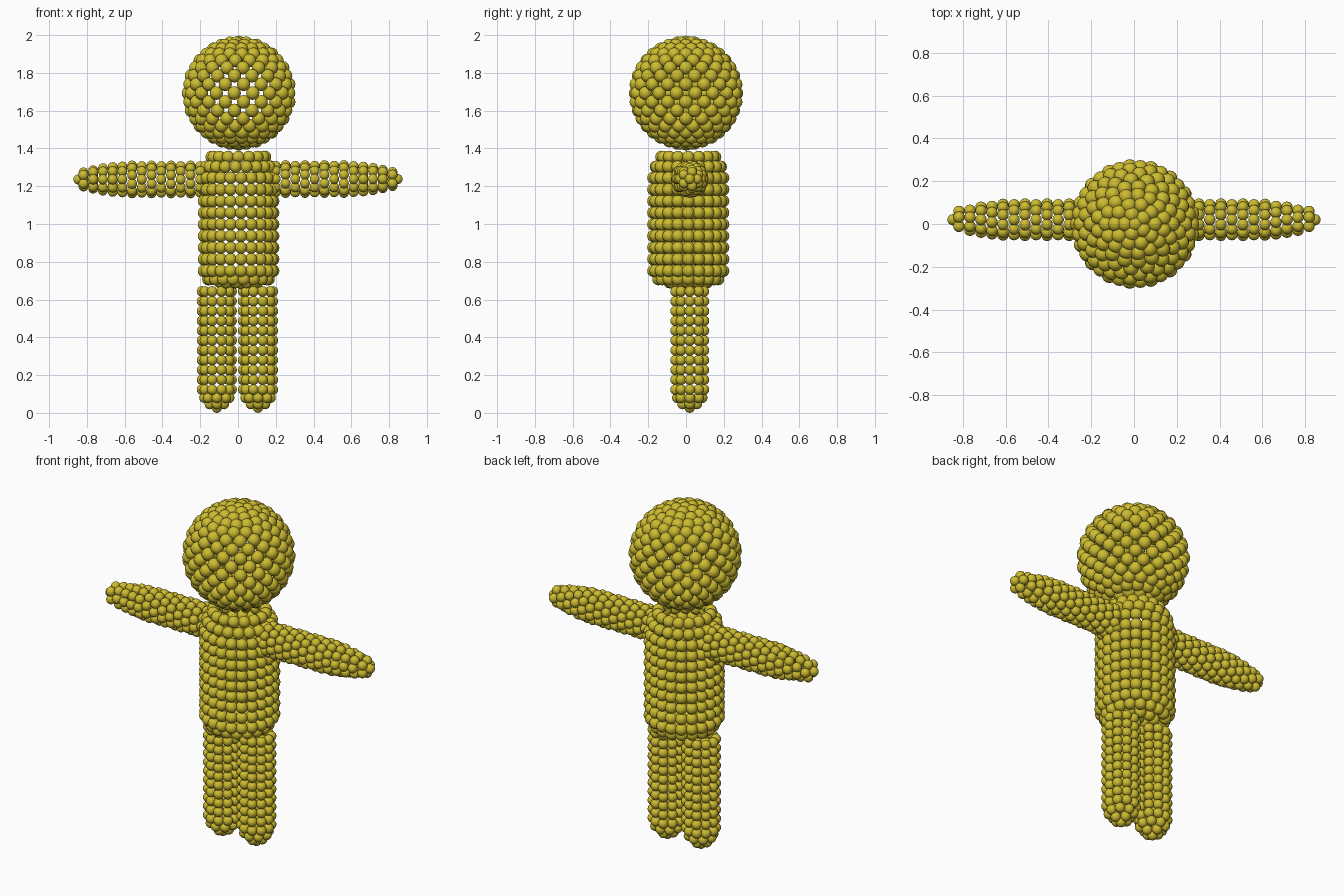
import bpy
import bmesh
from math import pi, sin, cos, tau
from mathutils import Vector

cube = bpy.data.objects.get("Cube")
if cube:
    bpy.data.objects.remove(cube, do_unlink=True)

# Single golden yellow material
gold = bpy.data.materials.new("golden_yellow")
gold.use_nodes = True
colour = (0.61, 0.50, 0.03, 1)
gold.diffuse_color = colour
gold.node_tree.nodes["Principled BSDF"].inputs["Base Color"].default_value = colour

# Template bead
bm = bmesh.new()
bmesh.ops.create_uvsphere(bm, u_segments=14, v_segments=8, radius=1)
bm.verts.ensure_lookup_table()
BEAD_VERTS = [v.co.copy() for v in bm.verts]
BEAD_FACES = [[v.index for v in f.verts] for f in bm.faces]
bm.free()


def beads(name, centres, radius):
    """One smooth mesh holding a bead at every centre."""
    verts, faces = [], []
    for c in centres:
        start = len(verts)
        verts += [c + v * radius for v in BEAD_VERTS]
        faces += [[start + i for i in f] for f in BEAD_FACES]
    mesh = bpy.data.meshes.new(name)
    mesh.from_pydata(verts, [], faces)
    mesh.materials.append(gold)
    mesh.shade_smooth()
    obj = bpy.data.objects.new(name, mesh)
    bpy.context.collection.objects.link(obj)


def ring(centre, radius, count, phase=0.0, axis="z"):
    """Evenly spaced points on a circle around the given axis."""
    if count == 1:
        return [Vector(centre)]
    points = []
    for i in range(count):
        a = tau * (i + phase) / count
        u, v = radius * cos(a), radius * sin(a)
        offset = (u, v, 0) if axis == "z" else (0, u, v)
        points.append(Vector(centre) + Vector(offset))
    return points


# Head: staggered rings of beads over a sphere
HEAD_R, STEPS = 0.268, 18
points = []
for k in range(STEPS + 1):
    a = pi * k / STEPS
    r = HEAD_R * sin(a)
    count = max(1, min(17, round(tau * r / 0.058)))
    points += ring((0.005, 0, 1.693 - HEAD_R * cos(a)), r, count, 0.5 * (k % 2))
beads("head", points, 0.036)

# Torso: stacked rings with a narrowed collar and closed bottom
points = []
for k in range(9):
    points += ring((0.002, 0.012, 0.752 + 0.0615 * k), 0.185, 21)
for z, r, count in [(1.303, 0.172, 19), (1.355, 0.142, 16),
                    (0.708, 0.16, 18), (0.692, 0.1, 11), (0.688, 0.045, 5)]:
    points += ring((0.002, 0.012, z), r, count)
beads("torso", points, 0.033)

# Legs: straight tubes with rounded feet
for name, x in [("left_leg", 0.106), ("right_leg", -0.112)]:
    points = []
    for k in range(11):
        points += ring((x, 0.02, 0.123 + 0.052 * k), 0.079, 10)
    for z, r, count in [(0.08, 0.066, 8), (0.047, 0.038, 4), (0.028, 0, 1)]:
        points += ring((x, 0.02, z), r, count)
    beads(name, points, 0.028)

# Arms: tubes tapering to the hands
for name, side, z in [("left_arm", 1, 1.238), ("right_arm", -1, 1.236)]:
    points = []
    for k in range(13):
        x = 0.2 + 0.0515 * k
        r = 0.073 - 0.035 * max(0, (x - 0.58) / 0.24) ** 1.5
        count = max(5, round(tau * r / 0.046))
        points += ring((side * x, 0.02, z), r, count, 0.5 * (k % 2), "x")
    points += ring((side * 0.845, 0.02, z), 0, 1)
    beads(name, points, 0.027)
